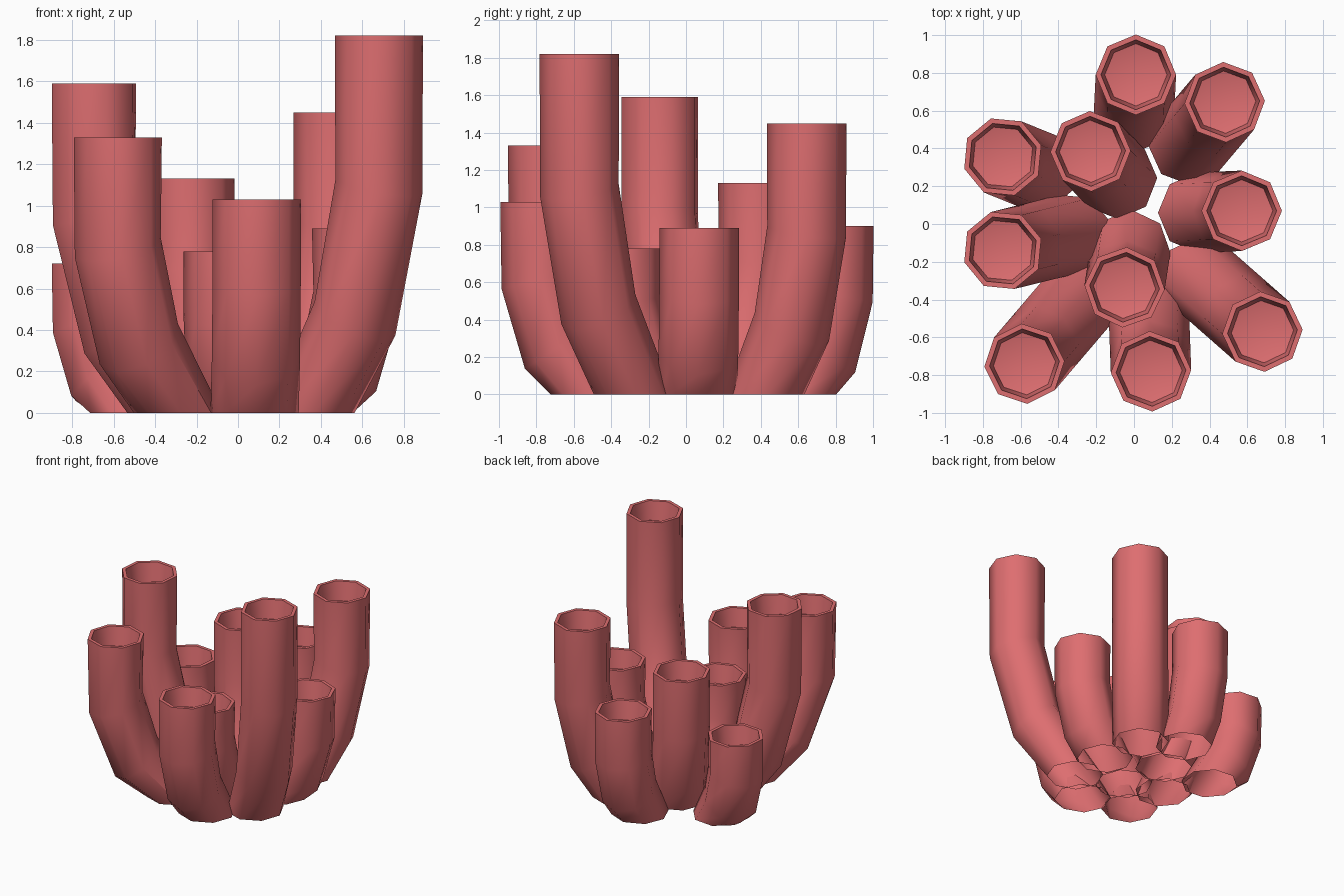
import bpy, bmesh, math
from mathutils import Vector

if "Cube" in bpy.data.objects:
    bpy.data.objects.remove(bpy.data.objects["Cube"])

SIDES, RADIUS = 8, 0.213
UP = Vector((0, 0, 1))

coral = bpy.data.materials.new("coral_pink")
coral.use_nodes = True
colour = (0.73, 0.156, 0.163, 1)
coral.diffuse_color = colour
coral.node_tree.nodes["Principled BSDF"].inputs["Base Color"].default_value = colour


def ring(bm, centre, axis, radius, turn):
    """Octagon around centre, perpendicular to axis."""
    tilt = UP.rotation_difference(axis)
    verts = []
    for i in range(SIDES):
        a = math.tau * i / SIDES + math.radians(turn)
        offset = Vector((math.cos(a), math.sin(a), 0)) * radius
        verts.append(bm.verts.new(centre + tilt @ offset))
    return verts


def tube(name, base, top, height, turn):
    """Bent hollow branch: leans outward from the base, then rises upright."""
    bm = bmesh.new()
    foot = Vector((*base, 0))
    tip = Vector((*top, height))
    knee = foot.lerp(tip, 0.65)
    knee.z = 0.25 * height
    bend = Vector((*top, 0.6 * height))

    # Outer wall, each ring square to the segment below it
    rings = [ring(bm, foot, UP, RADIUS, turn),
             ring(bm, knee, knee - foot, RADIUS, turn),
             ring(bm, bend, bend - knee, RADIUS, turn),
             ring(bm, tip, UP, RADIUS, turn)]
    # Rim and cup wall
    rings.append(ring(bm, tip, UP, 0.185, turn))
    rings.append(ring(bm, tip - UP * 0.15, UP, 0.165, turn))
    for low, high in zip(rings, rings[1:]):
        for i in range(SIDES):
            j = (i + 1) % SIDES
            bm.faces.new((low[i], low[j], high[j], high[i]))
    # Dished cup floor
    centre = bm.verts.new(tip - UP * 0.19)
    floor = rings[-1]
    for i in range(SIDES):
        bm.faces.new((floor[i], floor[(i + 1) % SIDES], centre))

    mesh = bpy.data.meshes.new(name)
    bm.to_mesh(mesh)
    bm.free()
    mesh.materials.append(coral)
    obj = bpy.data.objects.new(name, mesh)
    bpy.context.collection.objects.link(obj)
    return obj


# name, base centre, top centre, height, turn of the octagon
branches = [
    ("back_tube", (0.0, 0.59), (0.01, 0.79), 0.90, 0),
    ("back_left_tube", (0.29, 0.42), (0.48, 0.645), 1.45, 2),
    ("left_tube", (0.34, 0.06), (0.57, 0.07), 0.89, 0),
    ("front_left_tube", (0.35, -0.28), (0.68, -0.57), 1.82, 3),
    ("front_tube", (0.08, -0.51), (0.09, -0.78), 1.03, 2),
    ("front_right_tube", (-0.29, -0.40), (-0.58, -0.74), 1.33, 4),
    ("right_tube", (-0.33, -0.05), (-0.695, -0.14), 1.59, 17),
    ("back_right_tube", (-0.51, 0.28), (-0.695, 0.355), 0.72, 17),
    ("inner_back_tube", (-0.09, 0.24), (-0.23, 0.385), 1.13, 1),
    ("inner_front_tube", (-0.02, -0.14), (-0.05, -0.335), 0.78, -3),
]
tubes = [tube(*b) for b in branches]

bpy.ops.object.select_all(action='DESELECT')
for obj in tubes:
    obj.select_set(True)
bpy.context.view_layer.objects.active = tubes[0]
bpy.ops.object.shade_smooth_by_angle(angle=math.radians(50))
